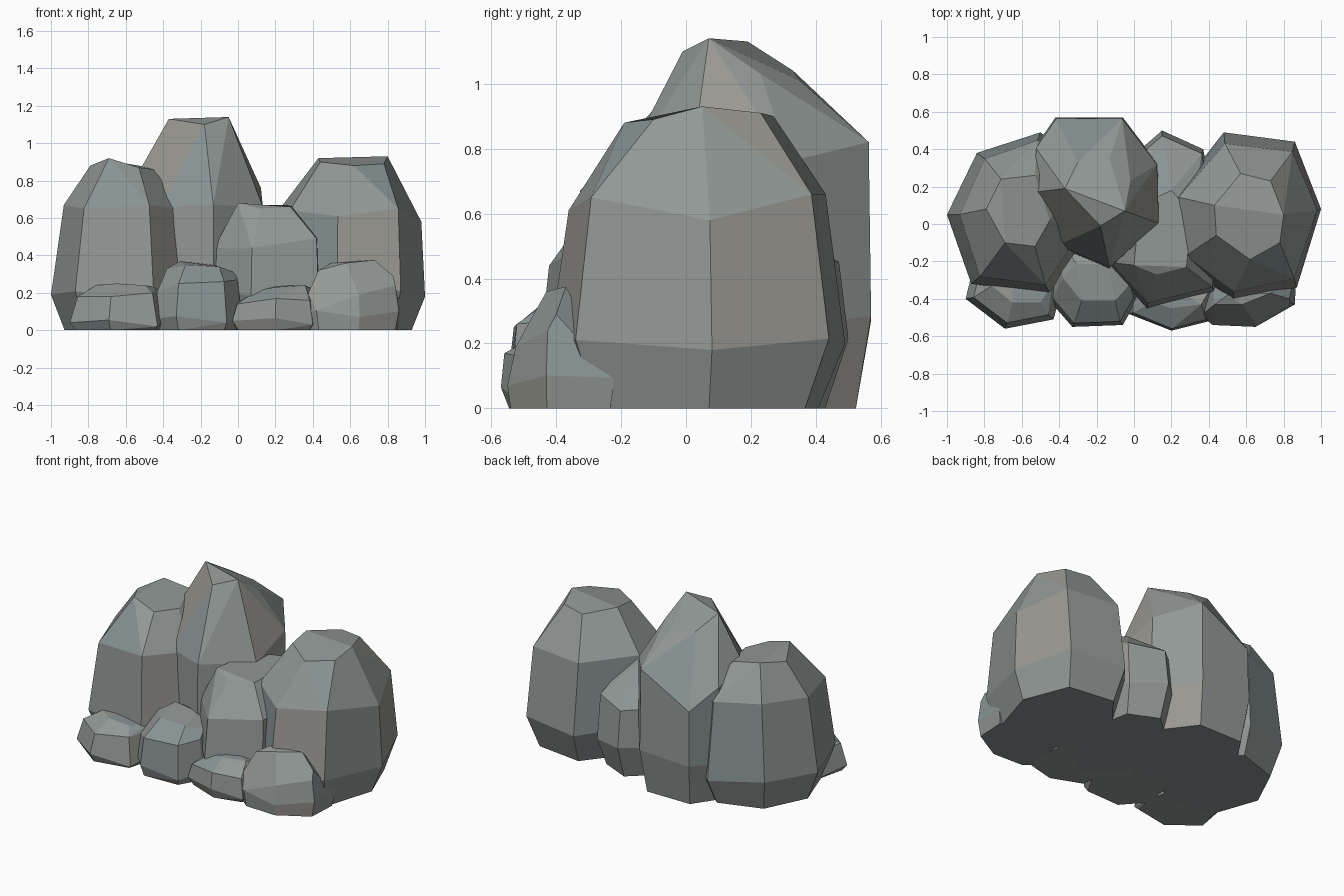
import bpy, bmesh, math, random

random.seed(4)


def stone_material(name, rgb):
    m = bpy.data.materials.new(name)
    m.diffuse_color = (*rgb, 1)
    return m


# Neutral, bluish and brownish stone tints
STONE = [stone_material("grey_stone", (.285, .315, .305)),
         stone_material("blue_stone", (.25, .295, .30)),
         stone_material("brown_stone", (.32, .315, .285))]


def rock(name, outline, mid_z, base, shoulder, top):
    """Faceted boulder: base ring, widest ring, shoulder ring, uneven top.
    outline points are (x, y, shoulder height), shoulder is an x, y scale."""
    cx = sum(p[0] for p in outline) / len(outline)
    cy = sum(p[1] for p in outline) / len(outline)
    pts = list(top)
    for i, (x, y, sz) in enumerate(outline):
        dx, dy = x - cx, y - cy
        pts.append((cx + dx * base, cy + dy * base, 0))
        pts.append((x, y, mid_z + 0.02 * math.sin(i * 2.3)))
        pts.append((cx + dx * shoulder[0], cy + dy * shoulder[1], sz))
    bm = bmesh.new()
    for p in pts:
        bm.verts.new(p)
    bmesh.ops.convex_hull(bm, input=bm.verts[:])
    loose = [v for v in bm.verts if not v.link_faces]
    bmesh.ops.delete(bm, geom=loose, context='VERTS')
    # merge nearly flat triangles into broad facets
    bmesh.ops.dissolve_limit(bm, angle_limit=math.radians(10),
                             verts=bm.verts[:], edges=bm.edges[:])
    bmesh.ops.recalc_face_normals(bm, faces=bm.faces[:])
    for f in bm.faces:
        f.smooth = False
        f.material_index = random.choice((0, 0, 0, 1, 2))
    me = bpy.data.meshes.new(name)
    bm.to_mesh(me)
    bm.free()
    for m in STONE:
        me.materials.append(m)
    ob = bpy.data.objects.new(name, me)
    bpy.context.collection.objects.link(ob)


# Large boulders
rock("left_boulder",
     [(-1.0, .05, .67), (-.84, .38, .7), (-.5, .49, .68), (-.26, .3, .68),
      (-.24, -.08, .65), (-.45, -.37, .67), (-.87, -.32, .65)],
     .19, .82, (.83, .9),
     [(-.79, .08, .88), (-.71, .24, .91), (-.53, .26, .88), (-.45, .02, .86),
      (-.53, -.12, .87), (-.69, -.1, .92)])
rock("tall_boulder",
     [(-.42, .57, .63), (-.06, .57, .82), (.13, .32, .76), (.14, 0, .66),
      (-.13, -.24, .67), (-.41, -.12, .66), (-.54, .17, .84), (-.53, .41, .76)],
     .27, .87, (.98, .98),
     [(-.3, .33, 1.04), (-.13, .35, 1.01), (-.02, .23, 1.03), (-.05, .07, 1.14),
      (-.18, -.01, 1.1), (-.37, .19, 1.13)])
rock("right_boulder",
     [(.48, .49, .66), (.86, .44, .66), (1.0, .08, .58), (.87, -.34, .65),
      (.53, -.42, .61), (.26, -.2, .64), (.22, .16, .67)],
     .2, .82, (.95, .87),
     [(.43, .1, .92), (.57, .27, .9), (.73, .23, .91), (.8, .05, .93),
      (.78, -.1, .89), (.62, -.19, .88), (.44, -.06, .9)])
rock("middle_boulder",
     [(-.08, .3, .46), (.15, .5, .45), (.37, .4, .47), (.45, 0, .5),
      (.43, -.36, .49), (.07, -.45, .44), (-.14, -.22, .44)],
     .2, .85, (.96, .94),
     [(0, -.22, .68), (.12, -.27, .65), (.28, -.23, .66), (.31, .05, .67),
      (.2, .18, .66), (.03, .1, .67)])

# Small stones along the front
rock("front_stone_1",
     [(-.9, -.4, .18), (-.69, -.56, .18), (-.43, -.51, .2), (-.39, -.36, .2),
      (-.45, -.1, .17), (-.84, -.15, .17)],
     .04, .88, (.85, .85),
     [(-.76, -.33, .24), (-.65, -.42, .25), (-.5, -.42, .24), (-.44, -.33, .23),
      (-.65, -.26, .25)])
rock("front_stone_2",
     [(-.46, -.4, .2), (-.33, -.55, .25), (-.06, -.54, .26), (.02, -.4, .27),
      (0, -.05, .26), (-.42, -.05, .25)],
     .06, .9, (.9, .91),
     [(-.38, -.29, .33), (-.28, -.41, .35), (-.1, -.41, .34), (-.02, -.32, .31),
      (-.14, -.22, .35), (-.31, -.21, .37)])
rock("front_stone_3",
     [(-.03, -.48, .14), (.2, -.57, .17), (.4, -.52, .16), (.44, -.38, .17),
      (.4, -.1, .15), (-.05, -.1, .15)],
     .05, .88, (.9, .95),
     [(.1, -.42, .21), (.2, -.45, .23), (.36, -.43, .24), (.4, -.36, .22),
      (.2, -.33, .24)])
rock("front_stone_4",
     [(.36, -.49, .2), (.42, -.54, .17), (.65, -.55, .19), (.86, -.43, .24),
      (.87, -.22, .12), (.4, -.22, .15)],
     .09, .93, (.93, .82),
     [(.43, -.43, .32), (.5, -.38, .36), (.73, -.37, .375), (.83, -.4, .29),
      (.58, -.43, .36)])
